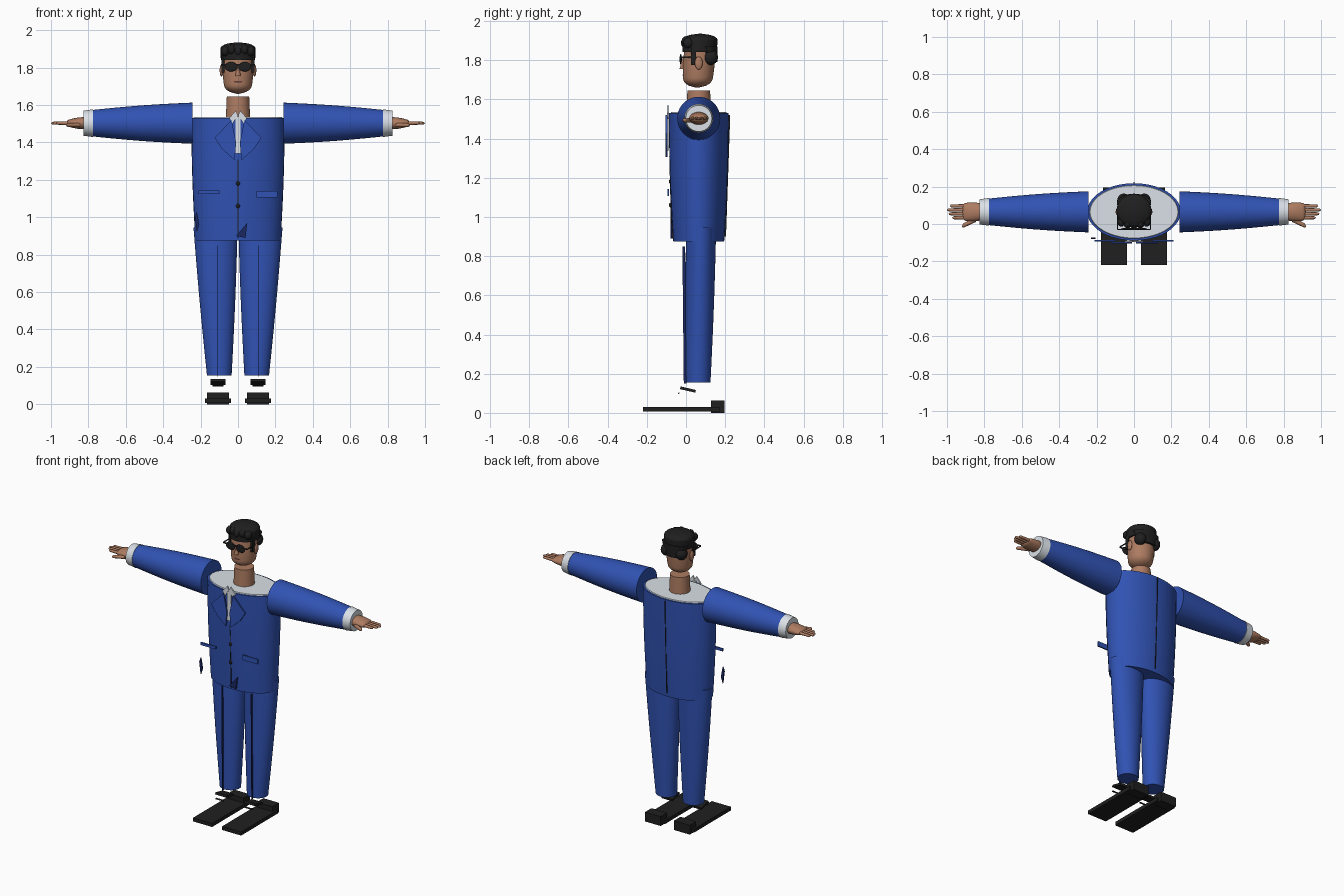
import bpy, bmesh, math
from mathutils import Matrix, Vector

if "Cube" in bpy.data.objects:
    bpy.data.objects.remove(bpy.data.objects["Cube"], do_unlink=True)


def material(name, *rgb):
    mat = bpy.data.materials.new(name)
    mat.use_nodes = True
    mat.diffuse_color = (*rgb, 1)
    mat.node_tree.nodes["Principled BSDF"].inputs["Base Color"].default_value = (*rgb, 1)
    return mat


SUIT = material("suit blue", 0.03, 0.085, 0.45)
NAVY = material("dark navy", 0.01, 0.02, 0.12)
SHIRT = material("shirt white", 0.7, 0.75, 0.8)
SKIN = material("skin", 0.42, 0.2, 0.12)
BLACK = material("black", 0.014, 0.014, 0.014)
MOUTH = material("mouth brown", 0.12, 0.045, 0.035)


def finish(name, bm, mat, smooth=True):
    bmesh.ops.recalc_face_normals(bm, faces=bm.faces)
    mesh = bpy.data.meshes.new(name)
    bm.to_mesh(mesh)
    bm.free()
    mesh.materials.append(mat)
    part = bpy.data.objects.new(name, mesh)
    bpy.context.collection.objects.link(part)
    if smooth:
        bpy.ops.object.select_all(action="DESELECT")
        part.select_set(True)
        bpy.context.view_layer.objects.active = part
        bpy.ops.object.shade_smooth_by_angle(angle=math.radians(40))


def roundness(distance, dome):
    """Quarter-circle falloff for a rounded end, from the distance to that end."""
    if distance >= dome:
        return 1
    return max(0.1, math.sqrt(1 - (1 - distance / dome) ** 2))


def limb(name, mat, start, end, wide, narrow, swell=0, start_dome=0, end_dome=0, sides=40, steps=16):
    """Tapered elliptical solid along x or z; wide and narrow are the end radii."""
    start, end, wide, narrow = Vector(start), Vector(end), Vector(wide), Vector(narrow)
    along_x = abs(end.x - start.x) > abs(end.z - start.z)
    bm = bmesh.new()
    loops = []
    for step in range(steps + 1):
        t = step / steps
        centre = start.lerp(end, t)
        radii = wide.lerp(narrow, t) + Vector((swell, swell)) * math.sin(math.pi * t)
        radii *= roundness(t, start_dome) * roundness(1 - t, end_dome)
        loop = []
        for side in range(sides):
            angle = math.tau * side / sides
            u, v = radii.x * math.cos(angle), radii.y * math.sin(angle)
            offset = Vector((0, u, v)) if along_x else Vector((u, v, 0))
            loop.append(bm.verts.new(centre + offset))
        loops.append(loop)
    for low, high in zip(loops, loops[1:]):
        for i in range(sides):
            bm.faces.new((low[i - 1], low[i], high[i], high[i - 1]))
    bm.faces.new(loops[0])
    bm.faces.new(loops[-1])
    finish(name, bm, mat)


def placed(centre, size, tilt=0):
    return (Matrix.Translation(centre) @ Matrix.Rotation(math.radians(tilt), 4, "X")
            @ Matrix.Diagonal((*size, 1)))


def box(name, mat, centre, size, tilt=0):
    bm = bmesh.new()
    bmesh.ops.create_cube(bm, size=1, matrix=placed(centre, size, tilt))
    finish(name, bm, mat, smooth=False)


def ball(name, mat, centre, radii):
    bm = bmesh.new()
    bmesh.ops.create_uvsphere(bm, u_segments=20, v_segments=12, radius=1, matrix=placed(centre, radii))
    finish(name, bm, mat)


def plate(name, mat, y, outline, mirror=1):
    """Thin upright plate from an x-z outline."""
    bm = bmesh.new()
    face = bm.faces.new([bm.verts.new((mirror * x, y, z)) for x, z in outline])
    extruded = bmesh.ops.extrude_face_region(bm, geom=[face])["geom"]
    bmesh.ops.translate(bm, vec=(0, 0.009, 0),
                        verts=[v for v in extruded if isinstance(v, bmesh.types.BMVert)])
    finish(name, bm, mat, smooth=False)


# Shared anchors
MID_Y = 0.065
HEM, CHEST_TOP = 0.875, 1.53
ARM_Z = 1.503
FRONT_Y = -0.09
EYE_Z = 1.805

# Jacket body, shirt yoke and neck
limb("jacket", SUIT, (0, MID_Y, HEM), (0, MID_Y, CHEST_TOP), (0.228, 0.13), (0.25, 0.153), swell=0.005)
limb("shirt_yoke", SHIRT, (0, MID_Y, CHEST_TOP - 0.01), (0, MID_Y, CHEST_TOP + 0.006),
     (0.242, 0.147), (0.235, 0.14), steps=1)
limb("neck", SKIN, (0, MID_Y, CHEST_TOP), (0, MID_Y, 1.645), (0.065, 0.063), (0.06, 0.058))
box("back_seam", BLACK, (0, 0.2, 1.21), (0.003, 0.03, 0.62), tilt=-2)
box("front_seam", BLACK, (0, -0.074, 1.1), (0.003, 0.012, 0.42), tilt=1.5)

# Jacket front details
box("shirt_front", SHIRT, (0, FRONT_Y, 1.44), (0.028, 0.008, 0.2))
for height in (1.06, 1.18):
    ball("button", BLACK, (0, -0.08, height), (0.011, 0.008, 0.011))
plate("hem_fold", NAVY, -0.08, [(-0.01, 0.9), (0.05, 0.97), (0.04, 0.89)])
plate("hip_fold", NAVY, -0.08, [(-0.23, 1), (-0.22, 1.03), (-0.207, 0.96), (-0.22, 0.92)])
box("right_pocket", SUIT, (-0.155, FRONT_Y, 1.133), (0.11, 0.009, 0.018))
box("left_pocket", SUIT, (0.155, FRONT_Y, 1.123), (0.11, 0.009, 0.033))

for s, side in ((1, "left_"), (-1, "right_")):
    # Collar and lapel
    plate(side + "collar", SHIRT, FRONT_Y - 0.007,
          [(0, 1.545), (0.012, 1.57), (0.047, 1.53), (0.03, 1.5)], mirror=s)
    plate(side + "lapel", SUIT, FRONT_Y - 0.014,
          [(0.035, 1.52), (0.125, 1.425), (0.085, 1.365), (0.018, 1.305), (0.01, 1.4)], mirror=s)

    # Sleeve and cuff
    shoulder, wrist = s * 0.243, s * 0.785
    limb(side + "sleeve", SUIT, (shoulder, MID_Y, ARM_Z), (wrist, MID_Y, ARM_Z),
         (0.11, 0.11), (0.07, 0.07), swell=0.005)
    limb(side + "cuff", SHIRT, (wrist - s * 0.01, MID_Y, ARM_Z), (s * 0.827, MID_Y, ARM_Z),
         (0.074, 0.074), (0.067, 0.067))

    # Hand: palm, four fingers and thumb
    knuckle = s * 0.92
    limb(side + "palm", SKIN, (s * 0.81, MID_Y, ARM_Z), (knuckle, MID_Y, ARM_Z),
         (0.045, 0.033), (0.045, 0.014), swell=0.005, end_dome=0.15)
    for finger, tip in enumerate((0.972, 0.992, 1, 0.985)):
        y = MID_Y + 0.021 * (finger - 1.5)
        limb(side + "finger", SKIN, (knuckle - s * 0.02, y, ARM_Z), (s * tip, y, ARM_Z),
             (0.01, 0.01), (0.008, 0.008), end_dome=0.15, sides=10)
    limb(side + "thumb", SKIN, (s * 0.845, 0.025, ARM_Z - 0.01), (knuckle, -0.012, ARM_Z - 0.01),
         (0.014, 0.012), (0.012, 0.01), end_dome=0.2, sides=10)

    # Trouser leg with front crease
    limb(side + "trouser_leg", SUIT, (s * 0.1, 0.063, 0.155), (s * 0.12, 0.077, 0.945),
         (0.066, 0.062), (0.118, 0.077), swell=0.003)
    box(side + "crease", NAVY, (s * 0.108, -0.008, 0.5), (0.004, 0.014, 0.7), tilt=0.6)

    # Shoe: sole, heel block, loose tongue and lace
    foot = s * 0.107
    box(side + "sole", BLACK, (foot, -0.025, 0.018), (0.14, 0.39, 0.024))
    box(side + "heel", BLACK, (foot, 0.162, 0.031), (0.116, 0.068, 0.062))
    box(side + "shoe_tongue", BLACK, (foot, 0.01, 0.119), (0.08, 0.08, 0.014), tilt=-13)
    box(side + "lace", BLACK, (foot, -0.038, 0.1), (0.06, 0.009, 0.004), tilt=30)

    # Ear, eyewear and side hair
    temple = s * 0.088
    ball(side + "ear", SKIN, (temple, MID_Y, EYE_Z - 0.02), (0.01, 0.02, 0.033))
    ball(side + "lens", BLACK, (s * 0.037, -0.027, EYE_Z), (0.034, 0.006, 0.026))
    box(side + "temple_arm", BLACK, (temple, 0.012, EYE_Z + 0.01), (0.004, 0.085, 0.007))
    box(side + "sideburn", BLACK, (s * 0.081, 0.038, 1.82), (0.016, 0.025, 0.09))
    ball(side + "nape_tuft", BLACK, (s * 0.055, 0.125, 1.815), (0.035, 0.038, 0.04))

# Head and face
limb("head", SKIN, (0, 0.058, 1.66), (0, 0.072, 1.89), (0.068, 0.07), (0.08, 0.075), swell=0.008,
     start_dome=0.2, steps=24)
limb("nose", SKIN, (0, -0.014, 1.755), (0, -0.006, 1.81), (0.015, 0.019), (0.007, 0.012), sides=12)
ball("mouth", MOUTH, (0, -0.01, 1.725), (0.024, 0.007, 0.008))
box("glasses_bar", BLACK, (0, -0.03, EYE_Z + 0.01), (0.176, 0.005, 0.008))

# Hair: crown, nape and wavy front locks
limb("hair_crown", BLACK, (0, 0.07, 1.842), (0, 0.072, 1.935), (0.092, 0.088), (0.094, 0.09),
     end_dome=0.35)
limb("hair_nape", BLACK, (0, 0.122, 1.79), (0, 0.112, 1.87), (0.065, 0.038), (0.092, 0.05))
for lock in range(-2, 3):
    ball("front_lock", BLACK, (0.034 * lock, 0.003 * lock ** 2, 1.888 + 0.008 * (lock % 2)),
         (0.022, 0.026, 0.027))
